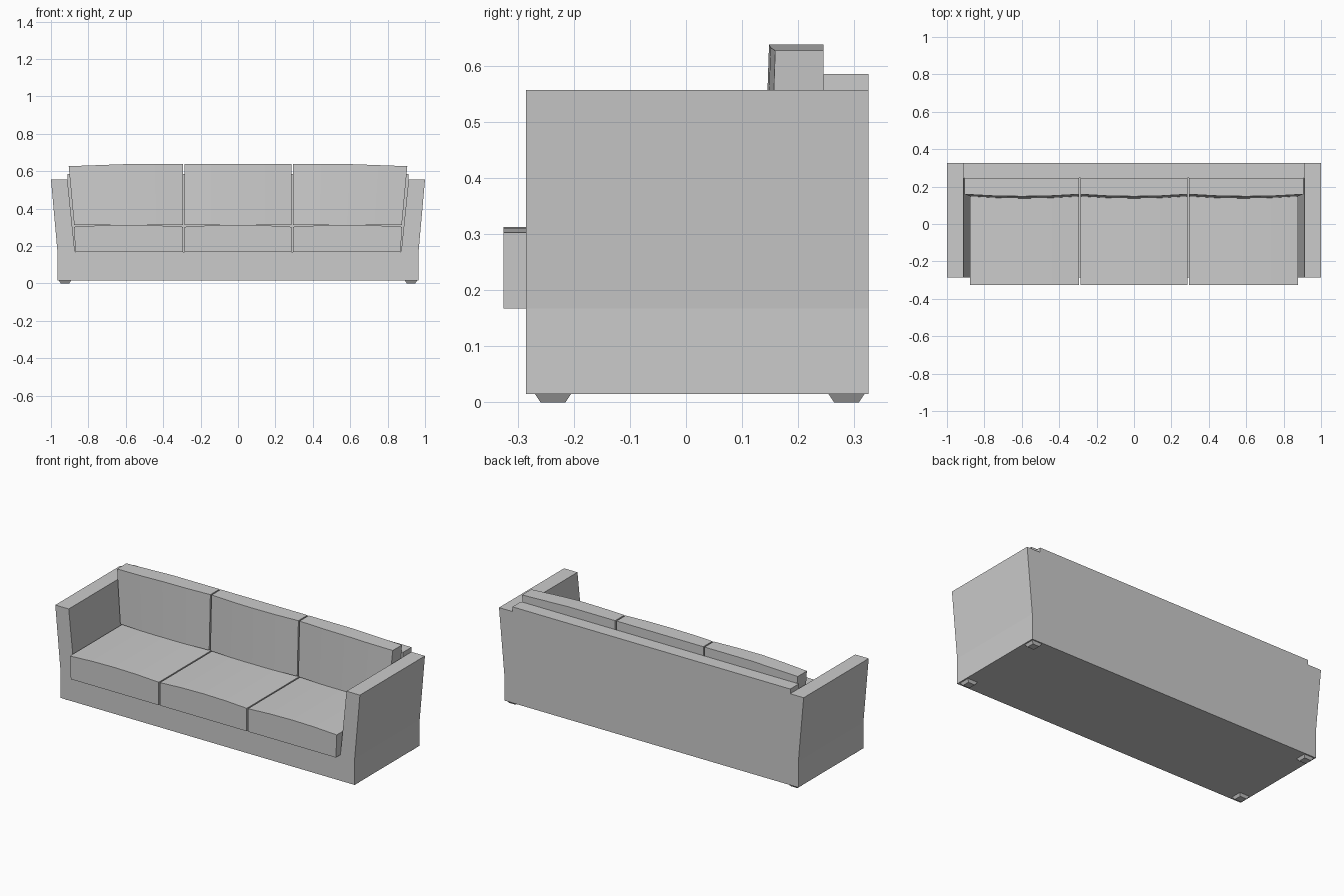
import bpy, bmesh

cube = bpy.data.objects.get("Cube")
if cube:
    bpy.data.objects.remove(cube, do_unlink=True)

fabric = bpy.data.materials.new("light_grey_fabric")
fabric.use_nodes = True
GREY = (0.6, 0.6, 0.6, 1)
fabric.diffuse_color = GREY
fabric.node_tree.nodes["Principled BSDF"].inputs["Base Color"].default_value = GREY


def loft(name, rings):
    """Join matching rings of points into a closed solid."""
    bm = bmesh.new()
    loops = [[bm.verts.new(p) for p in ring] for ring in rings]
    n = len(loops[0])
    for a, b in zip(loops, loops[1:]):
        for i in range(n):
            j = (i + 1) % n
            bm.faces.new((a[i], a[j], b[j], b[i]))
    bm.faces.new(loops[0])
    bm.faces.new(loops[-1])
    bmesh.ops.recalc_face_normals(bm, faces=bm.faces)
    mesh = bpy.data.meshes.new(name)
    bm.to_mesh(mesh)
    bm.free()
    mesh.materials.append(fabric)
    obj = bpy.data.objects.new(name, mesh)
    bpy.context.collection.objects.link(obj)
    return obj


def extrude_y(name, profile, y0, y1):
    return loft(name, [[(x, y, z) for x, z in profile] for y in (y0, y1)])


# Base and flared arms share one U-shaped front profile
BASE, SEAT, ARM = 0.015, 0.167, 0.557
half = [(0.965, BASE), (0.965, SEAT), (1.0, ARM), (0.912, ARM), (0.872, SEAT)]
extrude_y("base_and_arms", half + [(-x, z) for x, z in reversed(half)], -0.285, 0.325)

# Back panel fitted between the arms
extrude_y("back_panel", [(-0.872, SEAT), (0.872, SEAT), (0.912, ARM), (0.912, 0.585),
                         (-0.912, 0.585), (-0.912, ARM)], 0.245, 0.325)

STEPS = 4


def bulge(t):
    return 1 - (2 * t - 1) ** 2


def seat_cushion(name, low, high):
    """Crowned cushion; low and high are its x limits at the bottom and top."""
    rings = []
    for i in range(STEPS + 1):
        t = i / STEPS
        xb = low[0] + (low[1] - low[0]) * t
        xt = high[0] + (high[1] - high[0]) * t
        top = 0.303 + 0.010 * bulge(t)
        rings.append([(xb, -0.325, SEAT), (xb, 0.245, SEAT),
                      (xt, 0.245, top), (xt, -0.325, top)])
    loft(name, rings)


def back_cushion(name, low, high, drop):
    """Leaning cushion with a bowed front; drop lowers the outer top corners."""
    rings = []
    for i in range(STEPS + 1):
        t = i / STEPS
        xb = low[0] + (low[1] - low[0]) * t
        xt = high[0] + (high[1] - high[0]) * t
        bow = 0.011 * bulge(t)
        top = 0.638
        if t < 0.5:
            top -= drop[0] * (1 - 2 * t)
        else:
            top -= drop[1] * (2 * t - 1)
        rings.append([(xb, 0.148 - bow, 0.312), (xb, 0.245, 0.312),
                      (xt, 0.245, top), (xt, 0.159 - bow, top)])
    loft(name, rings)


# Three seat and three back cushions with narrow gaps
IN, OUT = 0.285, 0.293
seat_cushion("seat_cushion_middle", (-IN, IN), (-IN, IN))
back_cushion("back_cushion_middle", (-IN, IN), (-IN, IN), (0, 0))
seat_cushion("seat_cushion_left", (OUT, 0.870), (OUT, 0.876))
seat_cushion("seat_cushion_right", (-0.870, -OUT), (-0.876, -OUT))
back_cushion("back_cushion_left", (OUT, 0.876), (OUT, 0.905), (0, 0.011))
back_cushion("back_cushion_right", (-0.876, -OUT), (-0.905, -OUT), (0.011, 0))

# Four short tapered feet
for side, x in (("left", 0.925), ("right", -0.925)):
    for end, y in (("front", -0.237), ("rear", 0.286)):
        rings = []
        for r, z in ((0.022, 0), (0.032, BASE)):
            rings.append([(x - r, y - r, z), (x + r, y - r, z),
                          (x + r, y + r, z), (x - r, y + r, z)])
        loft(f"{end}_foot_{side}", rings)
